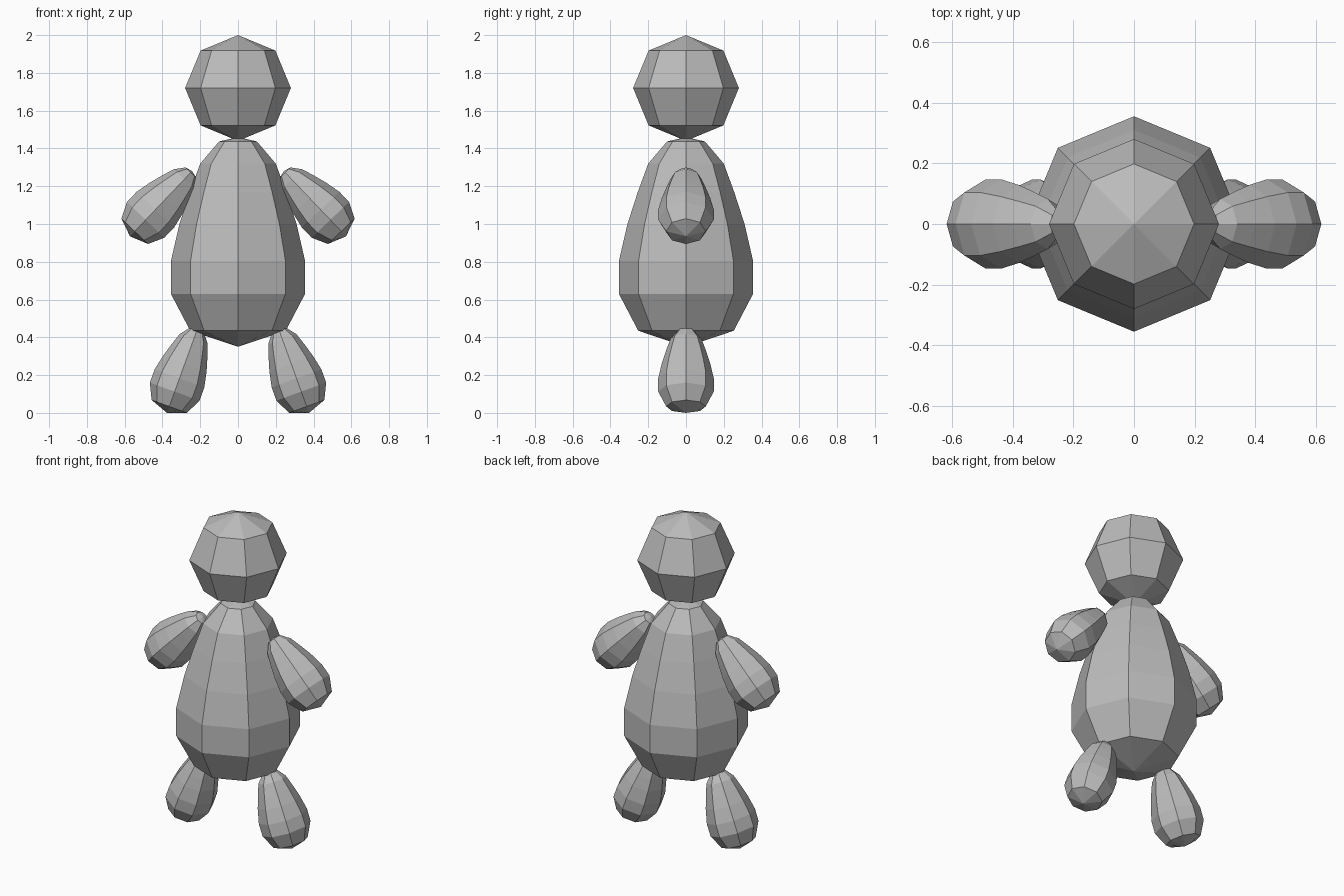
import bpy, bmesh, math
from mathutils import Vector, Matrix

if "Cube" in bpy.data.objects:
    bpy.data.objects.remove(bpy.data.objects["Cube"])

SIDES = 8
grey = bpy.data.materials.new("plain_grey")
grey.diffuse_color = (0.5, 0.5, 0.5, 1)
grey.use_nodes = True
grey.node_tree.nodes["Principled BSDF"].inputs["Base Color"].default_value = grey.diffuse_color


def add_object(name, bm):
    bmesh.ops.recalc_face_normals(bm, faces=bm.faces)
    mesh = bpy.data.meshes.new(name)
    bm.to_mesh(mesh)
    bm.free()
    mesh.materials.append(grey)
    obj = bpy.data.objects.new(name, mesh)
    bpy.context.collection.objects.link(obj)
    return obj


def lathe(name, profile, matrix):
    """Flat-sided turned form; the profile's first and last points are poles."""
    bm = bmesh.new()
    bottom = bm.verts.new((0, 0, profile[0][1]))
    top = bm.verts.new((0, 0, profile[-1][1]))
    rings = []
    for r, z in profile[1:-1]:
        rings.append([bm.verts.new((r * math.cos(a), r * math.sin(a), z))
                      for a in (math.tau * i / SIDES for i in range(SIDES))])
    for i in range(SIDES):
        j = (i + 1) % SIDES
        bm.faces.new((bottom, rings[0][j], rings[0][i]))
        bm.faces.new((top, rings[-1][i], rings[-1][j]))
        for low, high in zip(rings, rings[1:]):
            bm.faces.new((low[i], low[j], high[j], high[i]))
    bmesh.ops.transform(bm, matrix=matrix, verts=bm.verts)
    return add_object(name, bm)


# Pear profile, shared by the body and the limbs
PEAR = [(0, .35), (.253, .435), (.355, .63), (.355, .805), (.31, 1.0),
        (.255, 1.17), (.2, 1.32), (.1, 1.437), (0, 1.46)]
lathe("body", PEAR, Matrix.Identity(4))

# Head
bm = bmesh.new()
bmesh.ops.create_uvsphere(bm, u_segments=SIDES, v_segments=4, radius=.28,
                          matrix=Matrix.Translation((0, 0, 1.72)))
add_object("head", bm)


# Limbs: the pear scaled down, thick end outward
def limb(name, joint, tip, width, depth):
    axis = Vector(joint) - Vector(tip)
    z = axis.normalized()
    y = Vector((0, 1, 0))
    x = y.cross(z)
    frame = Matrix((x, y, z)).transposed().to_4x4()
    scale = Matrix.Diagonal((width / .355, depth / .355, axis.length / 1.11, 1))
    lathe(name, PEAR, Matrix.Translation(tip) @ frame @ scale
          @ Matrix.Translation((0, 0, -.35)))


for side, s in (("right", 1), ("left", -1)):
    limb(side + "_arm", (s * .243, 0, 1.28), (s * .572, 0, .935), .137, .147)
    limb(side + "_leg", (s * .214, 0, .447), (s * .376, 0, 0), .14, .147)
